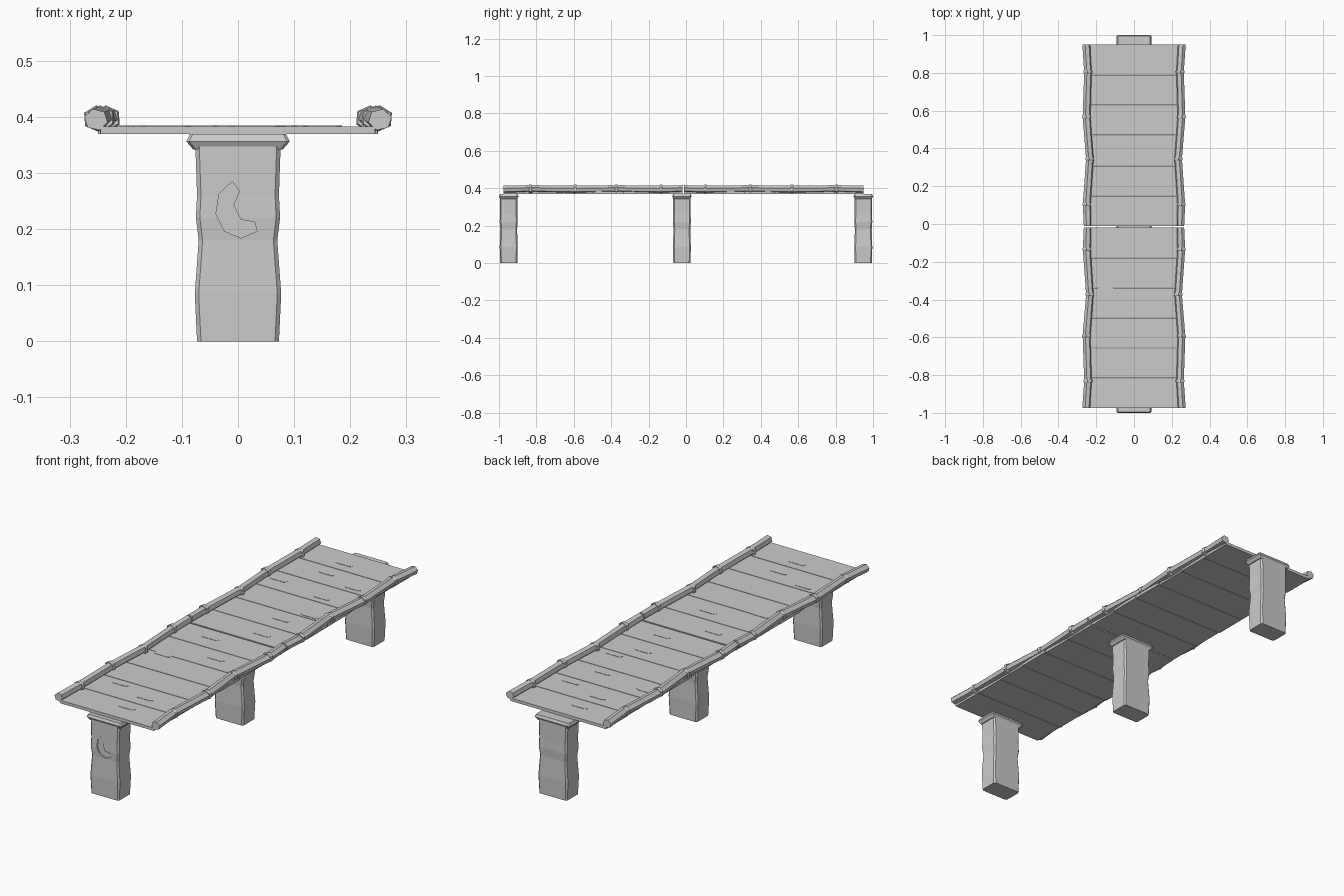
import bpy, bmesh, math, random

if "Cube" in bpy.data.objects:
    bpy.data.objects.remove(bpy.data.objects["Cube"])

random.seed(4)


def add_object(name, bm):
    bmesh.ops.recalc_face_normals(bm, faces=bm.faces)
    mesh = bpy.data.meshes.new(name)
    bm.to_mesh(mesh)
    bm.free()
    ob = bpy.data.objects.new(name, mesh)
    bpy.context.collection.objects.link(ob)
    return ob


def loft(bm, rings):
    """Skin a list of point rings and cap both ends."""
    vs = [[bm.verts.new(p) for p in ring] for ring in rings]
    n = len(vs[0])
    for a, b in zip(vs, vs[1:]):
        for i in range(n):
            bm.faces.new((a[i], a[(i + 1) % n], b[(i + 1) % n], b[i]))
    bm.faces.new(vs[0])
    bm.faces.new(vs[-1])


def chamfered(hx, hy, c, z, cy=0.0):
    """Rectangle with cut corners at height z."""
    return [(x, y + cy, z) for x, y in (
        (hx - c, -hy), (hx, -hy + c), (hx, hy - c), (hx - c, hy),
        (-hx + c, hy), (-hx, hy - c), (-hx, -hy + c), (-hx + c, -hy))]


# Stone pillars with uneven sides and flared caps
SHAFT = [(0, .073, .046), (.085, .077, .048), (.18, .070, .045),
         (.22, .075, .048), (.26, .073, .047), (.348, .076, .047)]
CAP = [(.342, .080, .044), (.356, .092, .052), (.369, .086, .047)]
pillars = {}
for label, cy in (("front", -.948), ("middle", -.022), ("back", .948)):
    bm = bmesh.new()
    loft(bm, [chamfered(hx, hy, .007, z, cy) for z, hx, hy in SHAFT])
    pillars[label] = add_object(label + "_pillar", bm)
    bm = bmesh.new()
    loft(bm, [chamfered(hx, hy, .005, z, cy) for z, hx, hy in CAP])
    add_object(label + "_pillar_cap", bm)

# Shallow plain crescent carved in the front pillar
outer = [(.005 + .045 * math.cos(a), .236 + .052 * math.sin(a))
         for a in [math.radians(d) for d in range(110, 311, 40)]]
inner = [(.022 + .03 * math.cos(a), .243 + .032 * math.sin(a))
         for a in [math.radians(d) for d in (285, 235, 180, 130)]]
bm = bmesh.new()
loft(bm, [[(x, y, z) for x, z in outer + inner] for y in (-1.01, -.9905)])
cutter = add_object("carving_cutter", bm)
cutter.hide_render = True
cutter.hide_viewport = True
cut = pillars["front"].modifiers.new("carving", "BOOLEAN")
cut.operation, cut.object, cut.solver = "DIFFERENCE", cutter, "EXACT"

# Deck planks, six in each of the two sections
SECTIONS = {"front": (-.975, -.019), "back": (-.011, .95)}
for label, (y0, y1) in SECTIONS.items():
    bm = bmesh.new()
    step = (y1 - y0) / 6
    for i in range(6):
        a = y0 + i * step + (.0015 if i else 0)
        b = y0 + (i + 1) * step - (.0015 if i < 5 else 0)
        w0, w1 = (.246 + random.uniform(-.003, .004) for _ in range(2))
        loft(bm, [[(-w0, a, z), (w1, a, z), (w1, b, z), (-w0, b, z)]
                  for z in (.369, .383)])
    add_object(label + "_deck_planks", bm)

# Thin raised wood-grain marks on the planks
MARKS = [(-.13, -.69), (.04, -.75), (.03, -.87), (-.08, -.09), (-.15, -.345),
         (.06, -.25), (.08, .065), (.06, .235), (.14, .335), (.075, .515),
         (-.18, .56), (.13, .67), (-.05, .73), (-.04, .85)]
bm = bmesh.new()
for x, y in MARKS:
    loft(bm, [[(x + dx, y + dy, z) for dx, dy in (
        (-.045, 0), (-.036, -.012), (.036, -.012),
        (.045, 0), (.036, .012), (-.036, .012))] for z in (.382, .3845)])
add_object("wood_grain_marks", bm)


# Crooked log rails with binding rings along both edges
def log_ring(x, y, z, r, turn):
    return [(x + r * 1.1 * math.cos(turn + math.tau * k / 6), y,
             z + r * math.sin(turn + math.tau * k / 6)) for k in range(6)]


PATH = [(0, .242), (.12, .246), (.37, .230), (.60, .247), (.85, .240), (1, .249)]
RINGS = [(.12, .246), (.37, .230), (.60, .247), (.85, .240)]
for side, s in (("left", -1), ("right", 1)):
    for label, (y0, y1) in SECTIONS.items():
        length = y1 - y0
        # the front section runs the same crooked line in reverse
        at = (lambda t: y0 + t * length) if label == "back" else (lambda t: y1 - t * length)
        bm = bmesh.new()
        loft(bm, [log_ring(s * (x + .004), at(t), .397 + .002 * (-1) ** i,
                           .0185 + .001 * (i % 2), .25 * s)
                  for i, (t, x) in enumerate(PATH)])
        add_object(f"{side}_{label}_rail", bm)
        bm = bmesh.new()
        for t, x in RINGS:
            y = at(t)
            loft(bm, [log_ring(s * (x + .004), y + d, .397, r, .45 * s)
                      for d, r in ((-.008, .021), (-.004, .0235),
                                   (.004, .0235), (.008, .021))])
        add_object(f"{side}_{label}_rail_bindings", bm)
